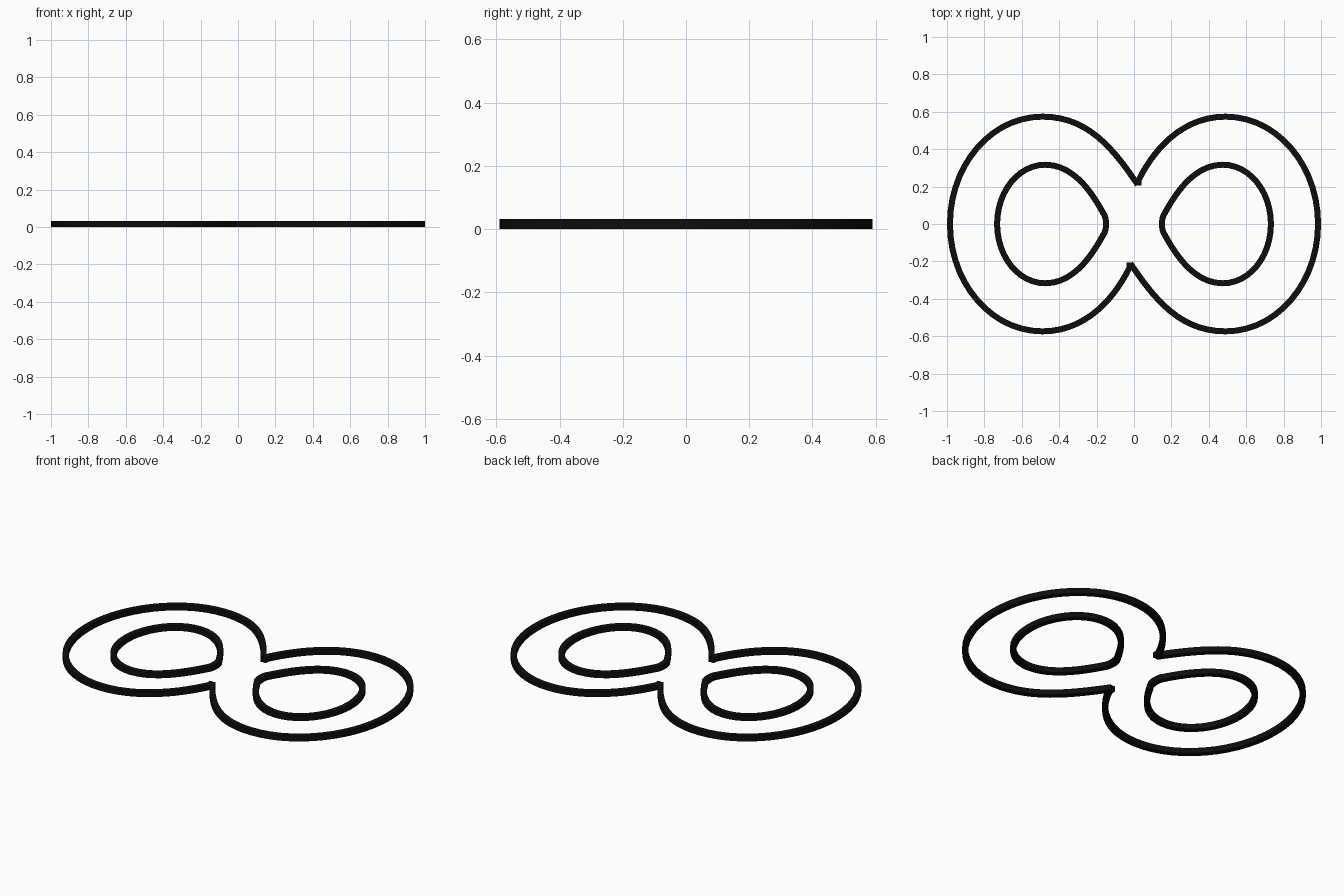
import bpy, bmesh, math
from mathutils import Vector
from mathutils.geometry import interpolate_bezier

if "Cube" in bpy.data.objects:
    bpy.data.objects.remove(bpy.data.objects["Cube"])

W, H = 0.032, 0.032  # stroke width and height

mat = bpy.data.materials.new("black")
mat.diffuse_color = (0.004, 0.004, 0.004, 1)
mat.use_nodes = True
mat.node_tree.nodes["Principled BSDF"].inputs["Base Color"].default_value = mat.diffuse_color


def sample(segments, n):
    # chain of bezier segments -> list of points without repeats
    pts = []
    for seg in segments:
        p = interpolate_bezier(*[Vector((x, y, 0)) for x, y in seg], n + 1)
        pts += p if not pts else p[1:]
    return pts


def ribbon(name, pts, closed, turn):
    # square-section strip following the path, rotated about z by turn
    bm = bmesh.new()
    n = len(pts)
    rings = []
    for i, p in enumerate(pts):
        a = pts[i - 1] if (closed or i) else p
        b = pts[(i + 1) % n] if (closed or i < n - 1) else p
        t = (b - a).normalized()
        s = Vector((-t.y, t.x, 0)) * W / 2
        up = Vector((0, 0, H))
        rings.append([bm.verts.new(q) for q in (p + s, p - s, p - s + up, p + s + up)])
    for i in range(n if closed else n - 1):
        r, q = rings[i], rings[(i + 1) % n]
        for k in range(4):
            bm.faces.new((r[k], r[(k + 1) % 4], q[(k + 1) % 4], q[k]))
    if not closed:
        bm.faces.new(rings[0])
        bm.faces.new(rings[-1])
    bmesh.ops.recalc_face_normals(bm, faces=bm.faces)
    me = bpy.data.meshes.new(name)
    bm.to_mesh(me)
    bm.free()
    me.materials.append(mat)
    ob = bpy.data.objects.new(name, me)
    bpy.context.collection.objects.link(ob)
    ob.rotation_euler.z = turn
    bpy.ops.object.select_all(action='DESELECT')
    ob.select_set(True)
    bpy.context.view_layer.objects.active = ob
    bpy.ops.object.shade_smooth_by_angle(angle=math.radians(30))


# outer lobe: notch, over the top, round the side, back to the lower notch
outer = [Vector((0.023, 0.206, 0))] + sample([
    [(0.025, 0.235), (0.10, 0.387), (0.25, 0.574), (0.49, 0.574)],
    [(0.49, 0.574), (0.763, 0.574), (0.984, 0.317), (0.984, 0)],
    [(0.984, 0), (0.984, -0.317), (0.763, -0.574), (0.49, -0.574)],
    [(0.49, -0.574), (0.25, -0.574), (0.115, -0.41), (-0.02, -0.21)],
], 14)

# inner loop: teardrop hole outline
inner = sample([
    [(0.157, 0.045), (0.20, 0.12), (0.30, 0.317), (0.475, 0.317)],
    [(0.475, 0.317), (0.617, 0.317), (0.732, 0.175), (0.732, 0)],
    [(0.732, 0), (0.732, -0.175), (0.617, -0.317), (0.475, -0.317)],
    [(0.475, -0.317), (0.30, -0.317), (0.20, -0.12), (0.157, -0.045)],
    [(0.157, -0.045), (0.147, -0.02), (0.147, 0.02), (0.157, 0.045)],
], 12)[:-1]

for side, turn in (("right", 0), ("left", math.pi)):
    ribbon("outer_outline_" + side, outer, False, turn)
    ribbon("inner_outline_" + side, inner, True, turn)
